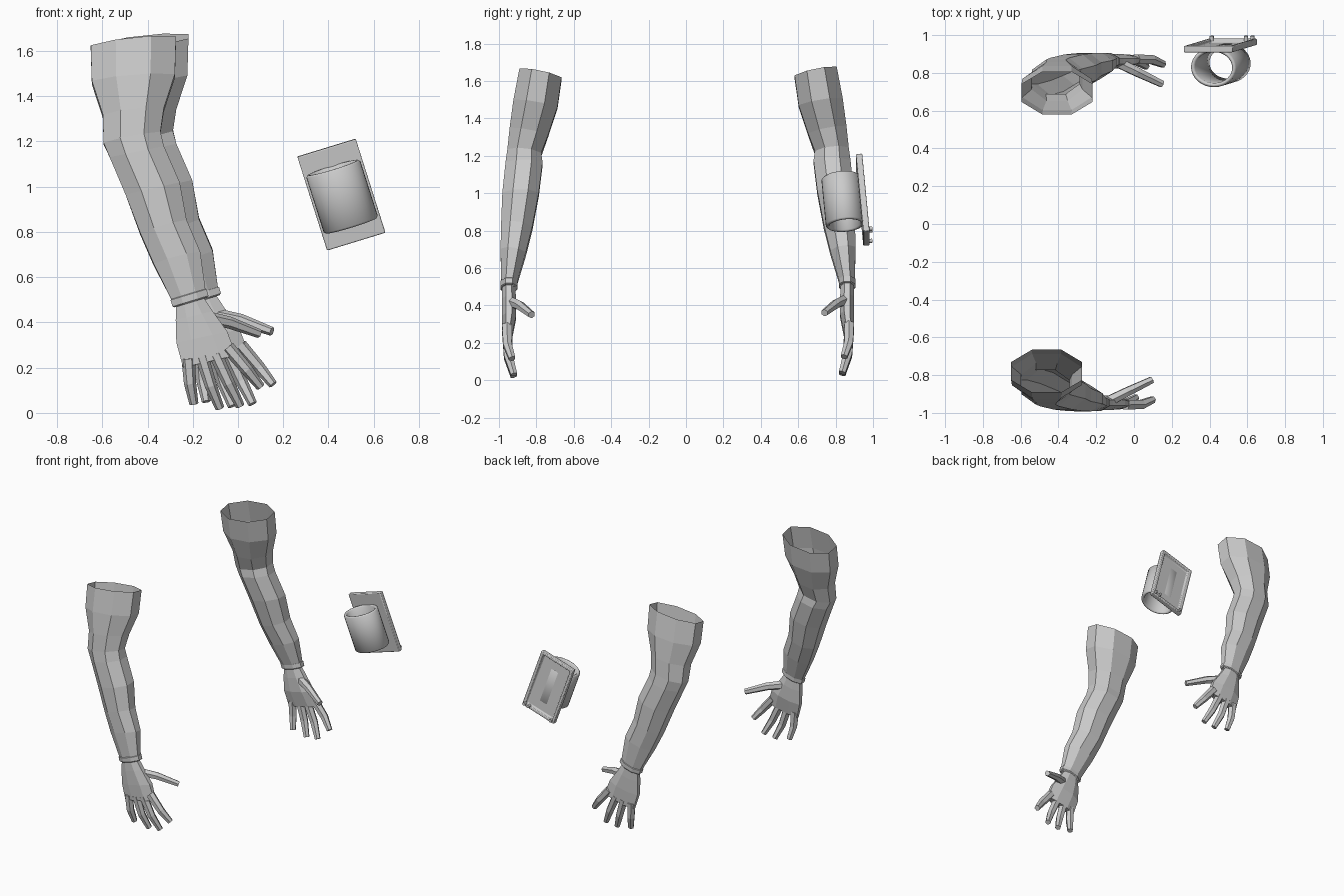
import bpy, bmesh
from math import cos, sin, pi, radians
from mathutils import Vector, Matrix

if "Cube" in bpy.data.objects:
    bpy.data.objects.remove(bpy.data.objects["Cube"])

grey = bpy.data.materials.new("plain_grey")
grey.use_nodes = True
grey.diffuse_color = (0.6, 0.6, 0.6, 1)
grey.node_tree.nodes["Principled BSDF"].inputs["Base Color"].default_value = (0.6, 0.6, 0.6, 1)


def finish(name, bm, matrix=None, smooth=False):
    """Turn a bmesh into an object, keeping faces outward when mirrored."""
    if matrix:
        bm.transform(matrix)
        if matrix.determinant() < 0:
            bmesh.ops.reverse_faces(bm, faces=bm.faces[:])
    mesh = bpy.data.meshes.new(name)
    bm.to_mesh(mesh)
    bm.free()
    mesh.materials.append(grey)
    obj = bpy.data.objects.new(name, mesh)
    bpy.context.collection.objects.link(obj)
    if smooth:
        bpy.ops.object.select_all(action='DESELECT')
        obj.select_set(True)
        bpy.context.view_layer.objects.active = obj
        bpy.ops.object.shade_smooth_by_angle(angle=radians(50))
    return obj


def loft(rings, cap_start=False, cap_end=False, closed=False):
    """Skin a list of point rings."""
    bm = bmesh.new()
    loops = [[bm.verts.new(p) for p in ring] for ring in rings]
    pairs = list(zip(loops, loops[1:]))
    if closed:
        pairs.append((loops[-1], loops[0]))
    n = len(loops[0])
    for a, b in pairs:
        for i in range(n):
            j = (i + 1) % n
            bm.faces.new((a[i], b[i], b[j], a[j]))
    if cap_start:
        bm.faces.new(loops[0])
    if cap_end:
        bm.faces.new(loops[-1][::-1])
    if cap_start or cap_end or closed:
        bmesh.ops.recalc_face_normals(bm, faces=bm.faces[:])
    return bm


def section(left, right, y_range, tilt=0.0, grow=1.0, shift=Vector()):
    """Eight-sided limb section from its left and right (x, z) and y extent."""
    l, r = Vector((left[0], 0, left[1])), Vector((right[0], 0, right[1]))
    y0, y1 = y_range
    centre = (l + r) / 2 + Vector((0, (y0 + y1) / 2, 0)) + shift
    a = (r - l) / 2 * grow * 1.06
    b = Vector((0, (y1 - y0) / 2, -tilt)) * grow * 1.06
    angles = [pi / 8 + i * pi / 4 for i in range(8)]
    return [centre + a * cos(t) + b * sin(t) for t in angles]


def finger(points, radii):
    """Six-sided tapering tube along a bent path."""
    pts = [Vector(p) for p in points]
    rings = []
    for i, p in enumerate(pts):
        d = (pts[min(i + 1, len(pts) - 1)] - pts[max(i - 1, 0)]).normalized()
        side = d.cross(Vector((0, 1, 0))).normalized()
        up = side.cross(d)
        rings.append([p + (side * cos(k * pi / 3) + up * sin(k * pi / 3)) * radii[i]
                      for k in range(6)])
    return loft(rings, True, True)


# Arm: shoulder opening, elbow, forearm, wrist
wrist = ((-.288, .485), (-.14, .53), (-.988, -.905))
arm_sections = [
    ((-.655, 1.615), (-.27, 1.655), (-.893, -.663), .024),
    ((-.65, 1.46), (-.275, 1.49), (-.925, -.685), .02),
    ((-.60, 1.31), (-.325, 1.34), (-.945, -.735), .02),
    ((-.597, 1.19), (-.34, 1.24), (-.957, -.772), .01),
    ((-.57, 1.13), (-.325, 1.18), (-.967, -.765), 0),
    ((-.50, .965), (-.255, 1.02), (-.984, -.785), 0),
    ((-.434, .79), (-.225, .85), (-.99, -.82), .01),
    ((-.375, .655), (-.165, .71), (-.993, -.855), .01),
    wrist,
]
palm_sections = [
    ((-.275, .47), (-.15, .51), (-.983, -.912)),
    ((-.277, .41), (-.11, .45), (-.985, -.908)),
    ((-.275, .31), (-.045, .36), (-.985, -.908)),
    ((-.245, .20), (-.005, .255), (-.98, -.93)),
]
digits = {
    "little_finger": [(-.22, -.955, .24), (-.212, -.95, .13), (-.195, -.925, .04)],
    "ring_finger": [(-.16, -.957, .25), (-.12, -.95, .12), (-.08, -.92, .02)],
    "middle_finger": [(-.10, -.957, .26), (-.04, -.95, .13), (.01, -.92, .03)],
    "index_finger": [(-.045, -.957, .29), (.04, -.955, .19), (.10, -.93, .115)],
    "thumb": [(-.14, -.94, .42), (-.04, -.89, .40), (.095, -.825, .35)],
}
# Cuff profile: distance along the wrist and growth
cuff_profile = [(-.02, .98), (-.016, 1.1), (.014, 1.1), (.02, .98)]
along = Vector((.28, 0, -.96))

mirrored = Matrix.Translation((.055, -.085, .01)) @ Matrix.Diagonal((1, -1, 1, 1))
for side, matrix in (("front", Matrix.Identity(4)), ("back", mirrored)):
    finish(side + "_arm", loft([section(*s) for s in arm_sections]), matrix)
    rings = [section(*wrist, 0, g, along * t) for t, g in cuff_profile]
    finish(side + "_cuff", loft(rings, closed=True), matrix)
    finish(side + "_palm", loft([section(*s) for s in palm_sections], True, True), matrix)
    for name, path in digits.items():
        finish(side + "_" + name, finger(path, (.03, .027, .02)), matrix)

# Wrist device, built in its own frame: x across, y outward, z along
u = Vector((.258, 0, .079)).normalized()
v = Vector((-.132, -.04, .416)).normalized()
n = v.cross(u).normalized()
frame = Matrix((u, n, v)).transposed().to_4x4()
frame.translation = (.457, .945, .965)

# Screen plate with a raised border and sunken screen
bm = bmesh.new()
bmesh.ops.create_cube(bm, size=1, matrix=Matrix.Diagonal((.27, .034, .436, 1)))
outer = max(bm.faces, key=lambda f: f.calc_center_median().y)
bmesh.ops.inset_region(bm, faces=[outer], thickness=.028)
bmesh.ops.inset_region(bm, faces=[outer], thickness=.008, depth=-.02)
plate = finish("screen_plate", bm, frame, True)
bevel = plate.modifiers.new("soft_edges", 'BEVEL')
bevel.width, bevel.segments = .005, 2

# Strap sleeve with rounded rims
half, wall = .135, .022
profile = [(-half + .008, 0), (half - .008, 0), (half, -.008), (half, -wall + .008),
           (half - .008, -wall), (-half + .008, -wall), (-half, -wall + .008), (-half, -.008)]
rings = [[((.125 + r) * cos(k * pi / 16), -.105 + (.105 + r) * sin(k * pi / 16), z)
          for k in range(32)] for z, r in profile]
finish("strap_sleeve", loft(rings, closed=True), frame, True)

# Buttons on the lower border
for i, x in enumerate((.115, .08, -.11)):
    bm = bmesh.new()
    place = Matrix.Translation((x, .02, -.2)) @ Matrix.Rotation(pi / 2, 4, 'X')
    bmesh.ops.create_cone(bm, cap_ends=True, segments=16, radius1=.011, radius2=.011,
                          depth=.026, matrix=place)
    finish("button_%d" % (i + 1), bm, frame, True)
